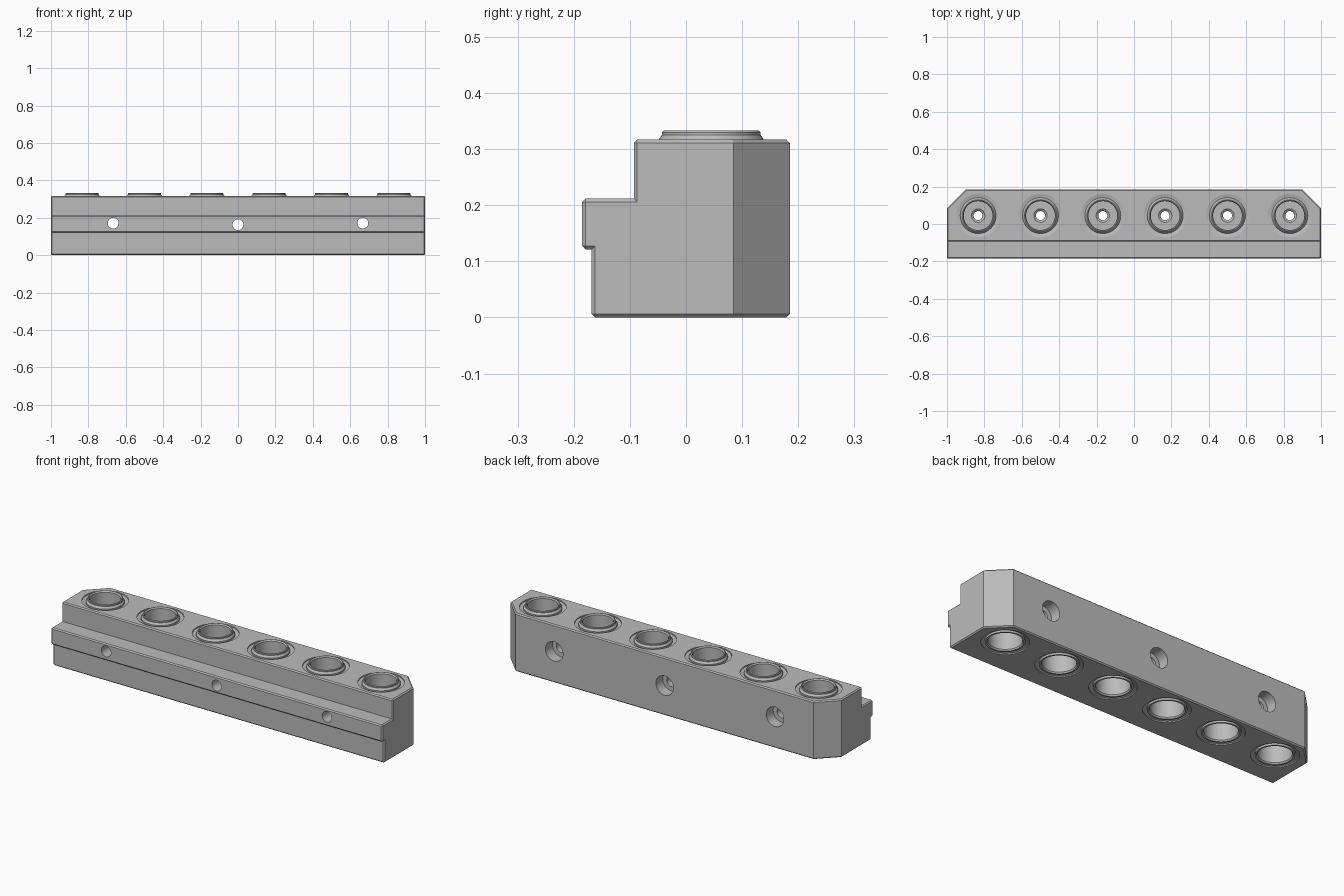
import bpy, bmesh, math
from mathutils import Matrix, Vector

cube = bpy.data.objects.get("Cube")
if cube:
    bpy.data.objects.remove(cube, do_unlink=True)

steel = bpy.data.materials.new("grey steel")
steel.use_nodes = True
GREY = (0.5, 0.5, 0.5, 1)
steel.diffuse_color = GREY
steel.node_tree.nodes["Principled BSDF"].inputs["Base Color"].default_value = GREY


def make_object(name, bm):
    bmesh.ops.recalc_face_normals(bm, faces=bm.faces)
    mesh = bpy.data.meshes.new(name)
    bm.to_mesh(mesh)
    bm.free()
    mesh.materials.append(steel)
    obj = bpy.data.objects.new(name, mesh)
    bpy.context.collection.objects.link(obj)
    return obj


def lathe(name, profile, matrix, closed=False, steps=48):
    """Revolve (radius, height) points around the local z axis."""
    bm = bmesh.new()
    verts = [bm.verts.new((r, 0, z)) for r, z in profile]
    edges = [bm.edges.new(pair) for pair in zip(verts, verts[1:])]
    if closed:
        edges.append(bm.edges.new((verts[-1], verts[0])))
    bmesh.ops.spin(bm, geom=verts + edges, cent=(0, 0, 0), axis=(0, 0, 1),
                   angle=2 * math.pi, steps=steps, use_merge=True)
    bmesh.ops.remove_doubles(bm, verts=bm.verts, dist=1e-5)
    bm.transform(matrix)
    return make_object(name, bm)


def activate(obj):
    bpy.ops.object.select_all(action='DESELECT')
    obj.select_set(True)
    bpy.context.view_layer.objects.active = obj


def smooth(obj):
    activate(obj)
    bpy.ops.object.shade_smooth_by_angle(angle=math.radians(30))


def cut(obj, cutter):
    cutter.hide_render = True
    mod = obj.modifiers.new("cut", 'BOOLEAN')
    mod.operation = 'DIFFERENCE'
    mod.solver = 'EXACT'
    mod.object = cutter
    activate(obj)
    bpy.ops.object.modifier_apply(modifier=mod.name)
    bpy.data.objects.remove(cutter, do_unlink=True)


# Stepped block: side profile (y, z) pulled along x
side = [(-0.168, 0), (0.185, 0), (0.185, 0.317), (-0.093, 0.317),
        (-0.093, 0.212), (-0.185, 0.212), (-0.185, 0.121), (-0.168, 0.121)]
bm = bmesh.new()
face = bm.faces.new([bm.verts.new((-1, y, z)) for y, z in side])
ext = bmesh.ops.extrude_face_region(bm, geom=[face])
bmesh.ops.translate(bm, vec=(2, 0, 0),
                    verts=[v for v in ext["geom"] if isinstance(v, bmesh.types.BMVert)])
bmesh.ops.recalc_face_normals(bm, faces=bm.faces)

# Large chamfers on the rear corners, then a fine one on the convex edges
corners = [e for e in bm.edges if all(v.co.y > 0.18 for v in e.verts)
           and abs(e.verts[0].co.x - e.verts[1].co.x) < 0.01]
bmesh.ops.bevel(bm, geom=corners, offset=0.1, segments=1, affect='EDGES')
bm.normal_update()
sharp = [e for e in bm.edges if e.calc_face_angle_signed() > math.radians(60)]
bmesh.ops.bevel(bm, geom=sharp, offset=0.006, segments=1, affect='EDGES')
block = make_object("block", bm)

# Sockets: seats cut through the block, each holding a bushing
seat = [(0, -0.02), (0.116, -0.02), (0.116, 0.006), (0.095, 0.012),
        (0.095, 0.306), (0.116, 0.311), (0.116, 0.34), (0, 0.34)]
bushing = [(0.024, 0.15), (0.036, 0.14), (0.082, 0.14), (0.082, 0.008),
           (0.087, 0.001), (0.096, 0.001), (0.096, 0.314), (0.088, 0.325),
           (0.088, 0.330), (0.085, 0.333), (0.082, 0.333), (0.077, 0.326),
           (0.077, 0.18), (0.036, 0.18), (0.024, 0.17)]
for i in range(6):
    place = Matrix.Translation(((i - 2.5) / 3, 0.045, 0))
    cut(block, lathe("seat_cutter", seat, place))
    smooth(lathe(f"bushing_{i + 1}", bushing, place, closed=True))

# Screw holes from front to back, counterbored at the back
screw = [(0, -0.25), (0.029, -0.25), (0.029, 0.125), (0.053, 0.125),
         (0.053, 0.25), (0, 0.25)]
for x, z in [(-0.667, 0.171), (0, 0.163), (0.667, 0.171)]:
    place = Matrix.Translation((x, 0, z)) @ Matrix.Rotation(-math.pi / 2, 4, 'X')
    cut(block, lathe("screw_cutter", screw, place, steps=32))
smooth(block)
